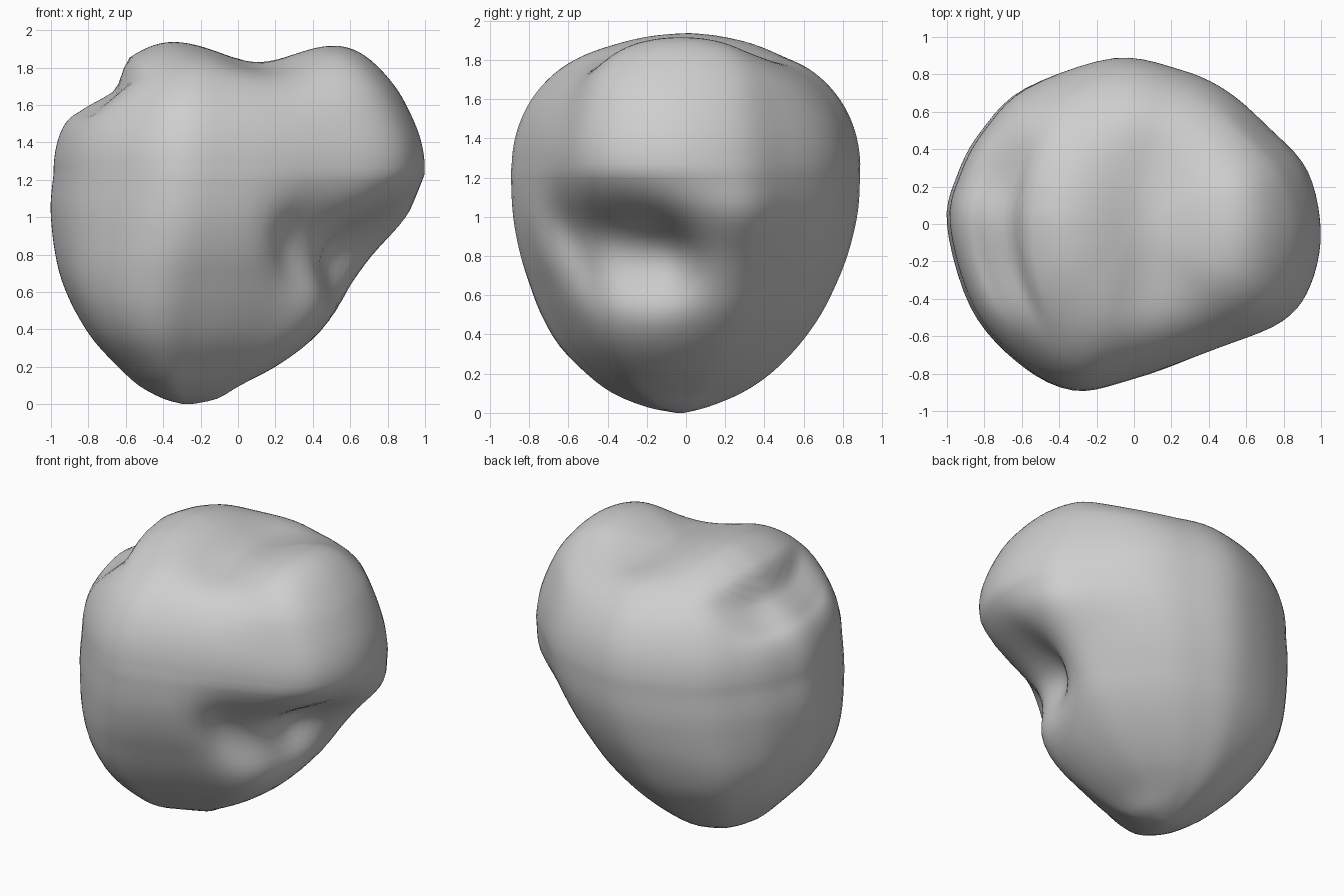
import bpy
import bmesh
import math
from mathutils import Vector

default_cube = bpy.data.objects.get("Cube")
if default_cube:
    bpy.data.objects.remove(default_cube, do_unlink=True)


def catmull_rom(points, steps, closed):
    """Resample a list of tuples with a smooth curve through all of them."""
    points = [Vector(p) for p in points]
    count = len(points)

    def pick(index):
        return points[index % count] if closed else points[max(0, min(count - 1, index))]

    result = []
    for i in range(count if closed else count - 1):
        a, b, c, d = (pick(i + offset) for offset in (-1, 0, 1, 2))
        for step in range(steps):
            t = step / steps
            result.append(b + (c - a) * (t / 2)
                          + (a * 2 - b * 5 + c * 4 - d) * (t * t / 2)
                          + (b * 3 - a - c * 3 + d) * (t ** 3 / 2))
    if not closed:
        result.append(points[-1])
    return result


def smoothstep(low, high, value):
    t = max(0.0, min(1.0, (value - low) / (high - low)))
    return t * t * (3 - 2 * t)


def bell(value, width, power=2):
    return math.exp(-abs(value / width) ** power)


# Plan outline of the lump, in a unit square
plan = catmull_rom([
    (-1, 0), (-.94, .31), (-.81, .57), (-.58, .82), (-.11, 1), (.25, .93),
    (.5, .8), (.73, .57), (.92, .32), (1, -.04), (.95, -.37), (.8, -.59),
    (.46, -.75), (0, -.93), (-.33, -1), (-.62, -.83), (-.87, -.5)], 5, True)

# Height, then the left, right, front and back limits of each lower level
levels = catmull_rom([
    (0, -.29, -.25, -.05, -.01),
    (.03, -.4, -.11, -.2, .11),
    (.1, -.53, .01, -.37, .28),
    (.2, -.64, .2, -.5, .43),
    (.34, -.77, .4, -.63, .57),
    (.5, -.87, .57, -.72, .685),
    (.66, -.94, .69, -.785, .765),
    (.8, -.975, .79, -.835, .82),
    (.95, -.995, .885, -.87, .86),
    (1.08, -1, .95, -.885, .88),
    (1.23, -.985, 1, -.89, .885)], 3, False)


def press_hollow(x, y, z):
    """Push the hollow into the lower right side and leave a lip behind it."""
    across = y + .26
    height = z - .84 + .18 * across
    hollow = bell(across, .45 if across < 0 else .3)
    hollow *= bell(height, .27 if height < 0 else .21) * smoothstep(.05, .45, x)
    lip = bell(y - .32, .22) * bell(z - 1.02, .16) * smoothstep(.4, .8, x)
    return x - .31 * hollow + .05 * lip, y + .13 * hollow, z


def crown_height(x, y, s):
    """Rounded crown with two swellings, a dip between them and a stepped notch."""
    dome = .7 * (1 - s ** 2.2) ** .45
    swelling = .09 * bell(x - .64, .26) * bell(y, .75) + .05 * bell(x + .43, .22) * bell(y, .65)
    dip = .1 * bell(x - .1, .25) * bell(y, .5, 4)
    edge = -.6 + .5 * y * y
    notch = .12 * smoothstep(edge + .02, edge - .06, x) * bell(x + .66, .24) * bell(y, .43, 4)
    return 1.23 + dome + (swelling - dip - notch) * smoothstep(1, .85, s)


bm = bmesh.new()
rings = []

# Lower body, level by level, fuller on its left corners
for z, x0, x1, y0, y1 in levels:
    middle = -.27 + .27 * smoothstep(0, 1.23, z)
    ring = []
    for u, v in plan:
        if u < 0:
            fuller = 1 + .24 * (u * v) ** 2 * bell(z - .45, .35)
            u, v = u * fuller, v * fuller
        x = middle + u * (x1 - middle if u > 0 else middle - x0)
        y = y0 + (y1 - y0) * (v + 1) / 2
        ring.append(bm.verts.new(press_hollow(x, y, max(z, 0))))
    rings.append(ring)

# Crown, shrinking towards the centre
crown_rings = 40
for k in range(1, crown_rings):
    s = math.cos(math.pi / 2 * k / crown_rings)
    ring = []
    for u, v in plan:
        x, y = u * s * (.985 if u < 0 else 1), v * s * .887
        ring.append(bm.verts.new(press_hollow(x, y, crown_height(x, y, s))))
    rings.append(ring)

# Skin between the rings, closed at both ends
for lower, upper in zip(rings, rings[1:]):
    for i in range(len(plan)):
        j = (i + 1) % len(plan)
        bm.faces.new((lower[i], lower[j], upper[j], upper[i]))
bm.faces.new(rings[0])
bm.faces.new(rings[-1])
bmesh.ops.recalc_face_normals(bm, faces=bm.faces)

mesh = bpy.data.meshes.new("lump_body")
bm.to_mesh(mesh)
bm.free()
body = bpy.data.objects.new("lump_body", mesh)
bpy.context.collection.objects.link(body)

# Plain grey surface
grey = bpy.data.materials.new("light_grey")
grey.use_nodes = True
colour = (.62, .62, .62, 1)
grey.diffuse_color = colour
grey.node_tree.nodes["Principled BSDF"].inputs["Base Color"].default_value = colour
mesh.materials.append(grey)

# Smooth shading that keeps the step crisp
bpy.ops.object.select_all(action='DESELECT')
body.select_set(True)
bpy.context.view_layer.objects.active = body
bpy.ops.object.shade_smooth_by_angle(angle=math.radians(50))
